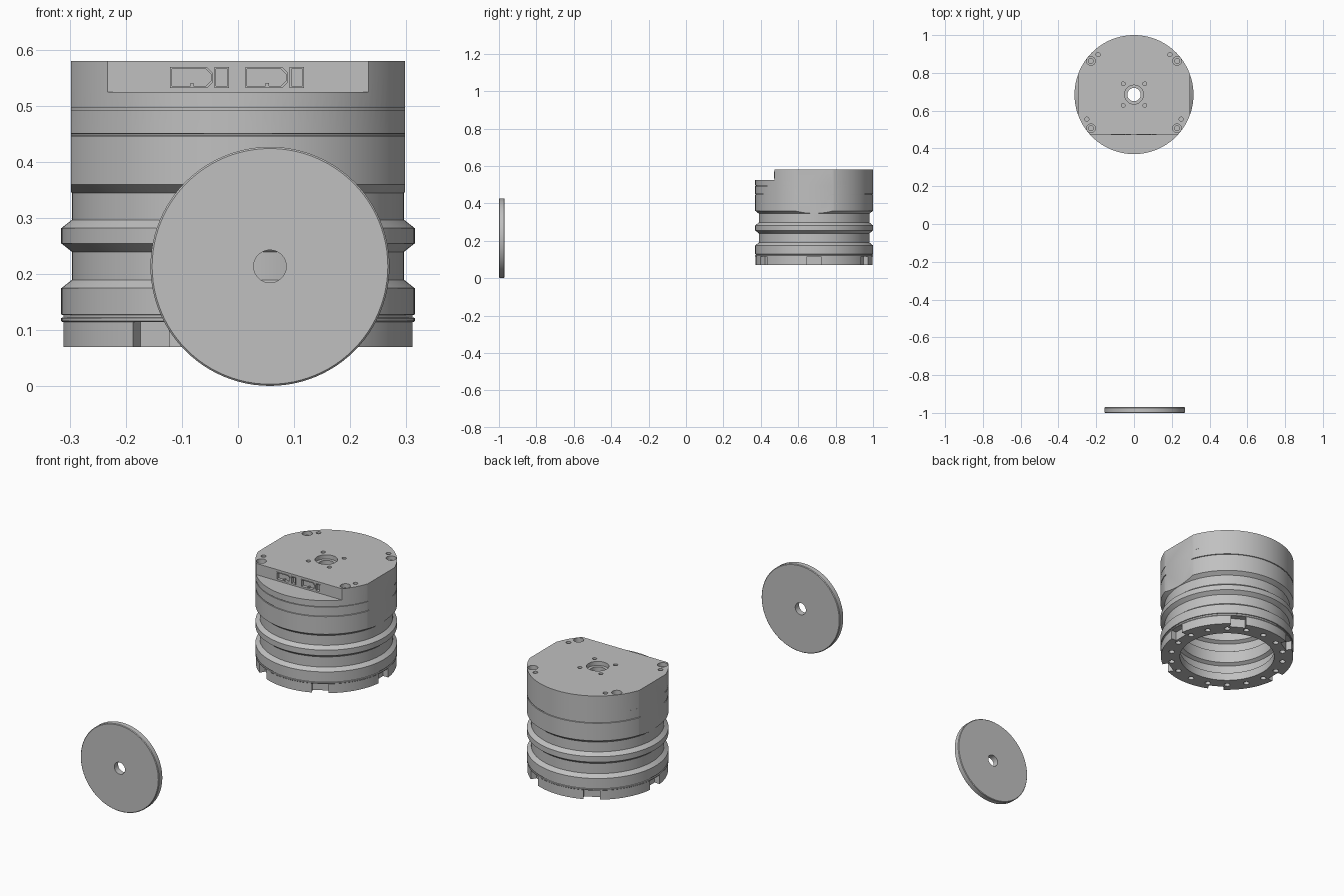
import bpy, bmesh
from math import pi, cos, sin, radians
from mathutils import Matrix, Vector

if "Cube" in bpy.data.objects:
    bpy.data.objects.remove(bpy.data.objects["Cube"])

metal = bpy.data.materials.new("plain_grey")
metal.use_nodes = True
GREY = (0.53, 0.53, 0.53, 1)
metal.diffuse_color = GREY
metal.node_tree.nodes["Principled BSDF"].inputs["Base Color"].default_value = GREY


def finish(name, bm):
    """Turn a bmesh into a linked object."""
    bmesh.ops.recalc_face_normals(bm, faces=bm.faces)
    mesh = bpy.data.meshes.new(name)
    bm.to_mesh(mesh)
    bm.free()
    mesh.materials.append(metal)
    ob = bpy.data.objects.new(name, mesh)
    bpy.context.collection.objects.link(ob)
    return ob


def lathe(profile, steps=128):
    """Revolve a closed (radius, z) loop about the z axis."""
    bm = bmesh.new()
    vs = [bm.verts.new((r, 0, z)) for r, z in profile]
    es = [bm.edges.new((a, b)) for a, b in zip(vs, vs[1:] + vs[:1])]
    bmesh.ops.spin(bm, geom=vs + es, cent=(0, 0, 0), axis=(0, 0, 1),
                   angle=2 * pi, steps=steps, use_merge=True)
    bmesh.ops.remove_doubles(bm, verts=bm.verts, dist=1e-5)
    return bm


def box(bm, lo, hi, turn=0):
    lo, hi = Vector(lo), Vector(hi)
    m = Matrix.Rotation(turn, 4, 'Z') @ Matrix.Translation((lo + hi) / 2)
    bmesh.ops.create_cube(bm, size=1, matrix=m @ Matrix.Diagonal((*(hi - lo), 1)))


def drill(bm, x, y, r, z0, z1):
    bmesh.ops.create_cone(bm, cap_ends=True, segments=24, radius1=r, radius2=r,
                          depth=z1 - z0, matrix=Matrix.Translation((x, y, (z0 + z1) / 2)))


def prism(bm, points, y0, y1):
    """Extrude an (x, z) outline along y."""
    face = bm.faces.new([bm.verts.new((x, y0, z)) for x, z in points])
    out = bmesh.ops.extrude_face_region(bm, geom=[face])["geom"]
    bmesh.ops.translate(bm, vec=(0, y1 - y0, 0),
                        verts=[v for v in out if isinstance(v, bmesh.types.BMVert)])


def cut(bm, *targets):
    """Subtract the cutter from each target, then discard it."""
    cutter = finish("cutter", bm)
    cutter.hide_render = True
    for ob in targets:
        mod = ob.modifiers.new("cut", 'BOOLEAN')
        mod.operation, mod.solver, mod.object = 'DIFFERENCE', 'EXACT', cutter
        bpy.context.view_layer.objects.active = ob
        bpy.ops.object.modifier_apply(modifier=mod.name)
    bpy.data.objects.remove(cutter)


R, NECK, TOP, BASE = 0.315, 0.296, 0.58, 0.07
CENTRE_Y, FLAT_Y = 0.685, -0.212

# Housing: grooved outside, stepped hollow inside, bored top
outer = [(0.313, BASE), (0.313, 0.115), (R, 0.117), (R, 0.122), (0.311, 0.123),
         (0.311, 0.127), (R, 0.128), (R, 0.175), (NECK, 0.19), (NECK, 0.24),
         (R, 0.255), (R, 0.282), (NECK, 0.297), (NECK, 0.345), (R, 0.36),
         (R, 0.446), (0.311, 0.447), (0.311, 0.45), (R, 0.451), (R, TOP)]
bore = [(0.05, TOP), (0.05, 0.56), (0.035, 0.56), (0.035, 0.51)]
inner = [(0.24, 0.51), (0.24, 0.36), (0.228, 0.35), (0.228, 0.29), (0.245, 0.28),
         (0.245, 0.24), (0.228, 0.23), (0.228, 0.17), (0.245, 0.16), (0.245, 0.12),
         (0.223, 0.11), (0.223, BASE)]
housing = finish("housing", lathe(outer + bore + inner))

# Side flats and the front ledge
bm = bmesh.new()
for lo, hi in ((0.2975, 0.4), (-0.4, -0.2975)):
    box(bm, (lo, -0.2, 0.33), (hi, 0.2, 0.7))
cut(bm, housing)
bm = bmesh.new()
box(bm, (-0.4, -0.5, 0.525), (0.4, FLAT_Y, 0.7))
cut(bm, housing)

# Front seam, fading out towards the back
bm = lathe([(0.313, 0.493), (0.34, 0.493), (0.34, 0.496), (0.313, 0.496)])
bmesh.ops.translate(bm, vec=(0, 0.0035, 0), verts=bm.verts)
cut(bm, housing)

# Base notches and ring of screw holes
bm = bmesh.new()
for i in range(6):
    box(bm, (0.283, -0.037, 0.04), (0.36, 0.037, 0.115), i * pi / 3)
for i in range(18):
    a = radians(10 + 20 * i)
    drill(bm, 0.266 * cos(a), 0.266 * sin(a), 0.0135, 0.05, 0.095)
cut(bm, housing)

# Top holes: counterbores and small holes, then the narrow screw holes
wide, narrow = bmesh.new(), bmesh.new()
for sx in (-1, 1):
    for sy in (-1, 1):
        drill(wide, sx * 0.228, sy * 0.178, 0.023, 0.56, 0.6)
        drill(narrow, sx * 0.228, sy * 0.178, 0.013, 0.52, 0.6)
        drill(wide, sx * 0.057, sy * 0.057, 0.01, 0.545, 0.6)
    drill(wide, sx * 0.19, 0.212, 0.011, 0.54, 0.6)
    drill(wide, sx * 0.25, -0.13, 0.011, 0.54, 0.6)
cut(wide, housing)
cut(narrow, housing)


# Two pairs of sockets on the front flat
def socket_outlines(x, inset):
    a, b, lo, hi = x + inset, x + 0.076 - inset, 0.532 + inset, 0.569 - inset
    c = 0.01
    c2, d2 = x + 0.079 + inset, x + 0.105 - inset
    return ([(a, lo), (b - c, lo), (b, lo + c), (b, hi - c), (b - c, hi), (a, hi)],
            [(c2, lo), (d2, lo), (d2, hi), (c2, hi)])


frames, pockets, tabs = bmesh.new(), bmesh.new(), bmesh.new()
for x in (-0.121, 0.013):
    for outline in socket_outlines(x, 0):
        prism(frames, outline, FLAT_Y - 0.003, FLAT_Y + 0.004)
    for outline in socket_outlines(x, 0.003):
        prism(pockets, outline, FLAT_Y - 0.02, FLAT_Y + 0.012)
    box(tabs, (x + 0.036, FLAT_Y - 0.002, 0.533), (x + 0.042, FLAT_Y + 0.013, 0.541))
socket_frames = finish("socket_frames", frames)
cut(pockets, housing, socket_frames)
socket_tabs = finish("socket_tabs", tabs)

for ob in (housing, socket_frames, socket_tabs):
    ob.location.y = CENTRE_Y

# Separate flat disc with a centre hole
disc = finish("disc", lathe([(0.029, 0), (0.21, 0), (0.213, 0.003), (0.213, 0.027),
                             (0.21, 0.03), (0.029, 0.03)], 96))
disc.rotation_euler.x = pi / 2
disc.location = (0.057, -0.97, 0.214)

# Smooth round walls, keep edges crisp
bpy.ops.object.select_all(action='DESELECT')
for ob in (housing, disc):
    ob.select_set(True)
bpy.context.view_layer.objects.active = housing
bpy.ops.object.shade_smooth_by_angle(angle=radians(25))
